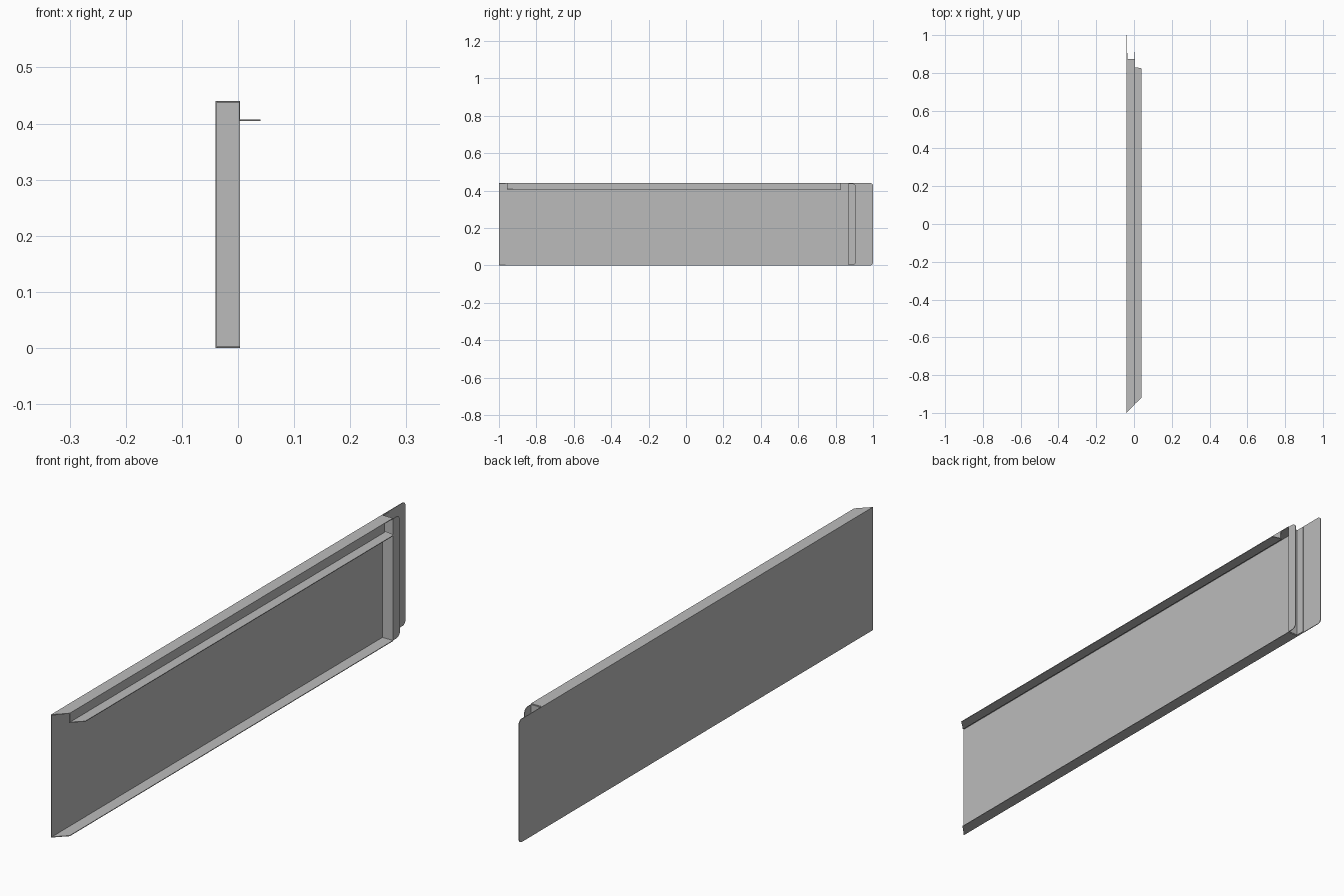
import bpy, bmesh, math
from mathutils import Vector

cube = bpy.data.objects.get("Cube")
if cube:
    bpy.data.objects.remove(cube, do_unlink=True)

steel = bpy.data.materials.new("grey_sheet_steel")
steel.use_nodes = True
GREY = (0.5, 0.5, 0.5, 1)
steel.diffuse_color = GREY
steel.node_tree.nodes["Principled BSDF"].inputs["Base Color"].default_value = GREY

T = 0.0025                 # sheet thickness
BACK, RIM, LIP = -0.04, 0.004, 0.04
HEIGHT = 0.44
END = 0.87                 # where the folded edges stop
RETURN_END = 0.825         # where the top return stops
SHELF = 0.405


def mitre(x):
    """Front end of the folds follows a 45 degree cut."""
    return -1 + (x - BACK)


def rounded(points, radius):
    """Replace corners having a radius with short arcs."""
    out = []
    for i, p in enumerate(points):
        p, r = Vector(p), radius.get(i, 0)
        if not r:
            out.append(p)
            continue
        a = (Vector(points[i - 1]) - p).normalized() * r
        b = (Vector(points[(i + 1) % len(points)]) - p).normalized() * r
        for k in range(7):
            t = k / 6 * math.pi / 2
            out.append(p + a * (1 - math.sin(t)) + b * (1 - math.cos(t)))
    return out


def sheet(name, axis, start, points, radius={}):
    """Flat sheet: outline in the other two axes, thickened along axis."""
    bm = bmesh.new()
    verts = []
    for p in rounded(points, radius):
        co = list(p)
        co.insert(axis, start)
        verts.append(bm.verts.new(co))
    face = bm.faces.new(verts)
    ext = bmesh.ops.extrude_face_region(bm, geom=[face])
    move = Vector((0, 0, 0))
    move[axis] = T
    bmesh.ops.translate(bm, vec=move, verts=[
        g for g in ext["geom"] if isinstance(g, bmesh.types.BMVert)])
    bmesh.ops.recalc_face_normals(bm, faces=bm.faces)
    mesh = bpy.data.meshes.new(name)
    bm.to_mesh(mesh)
    bm.free()
    mesh.materials.append(steel)
    obj = bpy.data.objects.new(name, mesh)
    bpy.context.collection.objects.link(obj)
    return obj


def box(a0, a1, b0, b1):
    return [(a0, b0), (a1, b0), (a1, b1), (a0, b1)]


# Main panel with rounded rear corners
sheet("main_panel", 0, BACK, box(-1, 1, 0, HEIGHT), {1: 0.015, 2: 0.015})

# Top and bottom folds, mitred at the front
fold = [(BACK, mitre(BACK)), (RIM, mitre(RIM)), (RIM, END), (BACK, END)]
sheet("bottom_flange", 2, 0, fold)
sheet("top_flange", 2, HEIGHT - T, fold)

# Downward return and the outward shelf below it
sheet("top_return", 0, RIM - T, box(mitre(RIM), RETURN_END, SHELF, HEIGHT))
sheet("shelf_lip", 2, SHELF,
      [(RIM - T, mitre(RIM)), (LIP, mitre(LIP)), (LIP, RETURN_END),
       (RIM - T, RETURN_END + 0.005)], {2: 0.008})

# Rear end channel
low, high = T, HEIGHT - T
sheet("end_web", 1, END, box(BACK + T, RIM, low, high))
sheet("end_inner_flange", 0, BACK + T, box(END, 0.905, low, high))
sheet("end_outer_lip", 0, RIM - T, box(END, 0.91, low, high),
      {1: 0.02, 2: 0.02})
